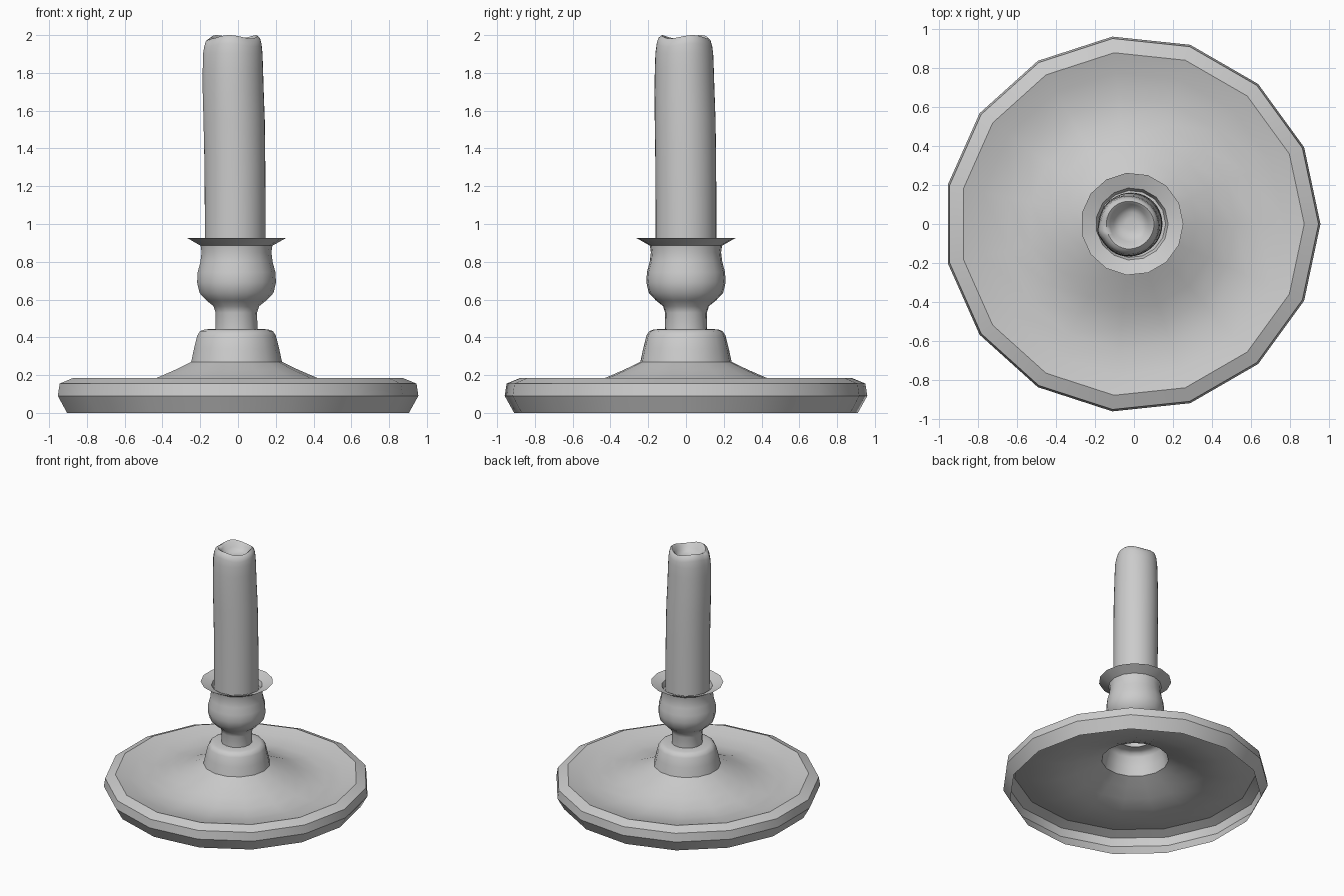
import bpy, bmesh
from math import pi, sin, cos, exp, radians

if "Cube" in bpy.data.objects:
    bpy.data.objects.remove(bpy.data.objects["Cube"])

CX = -0.01  # axis of the 15-sided turned parts


def finish(name, bm, angle):
    me = bpy.data.meshes.new(name)
    bm.to_mesh(me)
    bm.free()
    ob = bpy.data.objects.new(name, me)
    bpy.context.collection.objects.link(ob)
    bpy.ops.object.select_all(action='DESELECT')
    ob.select_set(True)
    bpy.context.view_layer.objects.active = ob
    bpy.ops.object.shade_smooth_by_angle(angle=radians(angle))
    return ob


def skin(bm, rings, cap=False):
    n = len(rings[0])
    for a, b in zip(rings, rings[1:]):
        for i in range(n):
            j = (i + 1) % n
            bm.faces.new((a[i], a[j], b[j], b[i]))
    if cap:
        bm.faces.new(rings[-1])


def lathe(name, profile, sides=15, angle=30, cap=False):
    bm = bmesh.new()
    rings = [[bm.verts.new((CX + r * cos(2 * pi * i / sides),
                            r * sin(2 * pi * i / sides), z))
              for i in range(sides)] for r, z in profile]
    skin(bm, rings, cap)
    return finish(name, bm, angle)


# Wide dish with a rolled rim, open underneath
lathe("base_dish", [(0.915, 0), (0.965, 0.09), (0.955, 0.155), (0.882, 0.185),
                    (0.78, 0.155), (0.65, 0.137), (0.53, 0.15), (0.43, 0.185),
                    (0.33, 0.228), (0.243, 0.27)])

# Bell foot, hollow from below
lathe("bell_foot", [(0.243, 0.27), (0.228, 0.34), (0.21, 0.41), (0.195, 0.433),
                    (0.17, 0.442), (0.113, 0.445)], angle=40)

# Stem, bulb and flared drip pan
lathe("stem_and_cup", [(0.113, 0.44), (0.111, 0.53), (0.122, 0.565), (0.16, 0.595),
                       (0.198, 0.635), (0.211, 0.69), (0.208, 0.745), (0.193, 0.8),
                       (0.187, 0.85), (0.192, 0.885), (0.263, 0.925),
                       (0.185, 0.897), (0.172, 0.86)], angle=40, cap=True)


# Worn candle: (radius, height, sideways lean)
def candle():
    bm = bmesh.new()
    n = 40
    prof = [(0.161, 0.86, 0), (0.161, 1.1, 0), (0.161, 1.35, -0.002),
            (0.161, 1.55, -0.005), (0.159, 1.7, -0.009), (0.156, 1.82, -0.010),
            (0.153, 1.9, -0.010), (0.147, 1.945, -0.009), (0.138, 1.975, -0.008),
            (0.122, 1.988, -0.006), (0.105, 1.975, -0.004), (0.088, 1.945, -0.002),
            (0.06, 1.925, 0), (0.03, 1.92, 0)]
    rings = []
    for r, z, lean in prof:
        t = max(0, (z - 1.3) / 0.7)
        ring = []
        for i in range(n):
            a = 2 * pi * i / n
            # wax run down the left side, slight waviness near the top
            d = a - radians(193)
            bump = 0.014 * t * exp(-(d / 0.22) ** 2) if r > 0.13 else 0
            rr = r * (1 + 0.015 * t * sin(3 * a + 1)) + bump
            rim = 0.009 * sin(3 * a + 0.6) if z > 1.93 and r > 0.08 else 0
            ring.append(bm.verts.new((CX - 0.005 + lean + rr * cos(a),
                                      lean * 0.8 + rr * sin(a), z + rim)))
        rings.append(ring)
    skin(bm, rings, cap=True)
    top = max(v.co.z for v in bm.verts)
    for v in bm.verts:
        if v.co.z > 1.8:
            v.co.z += 2.0 - top
    finish("candle", bm, 60)


candle()
